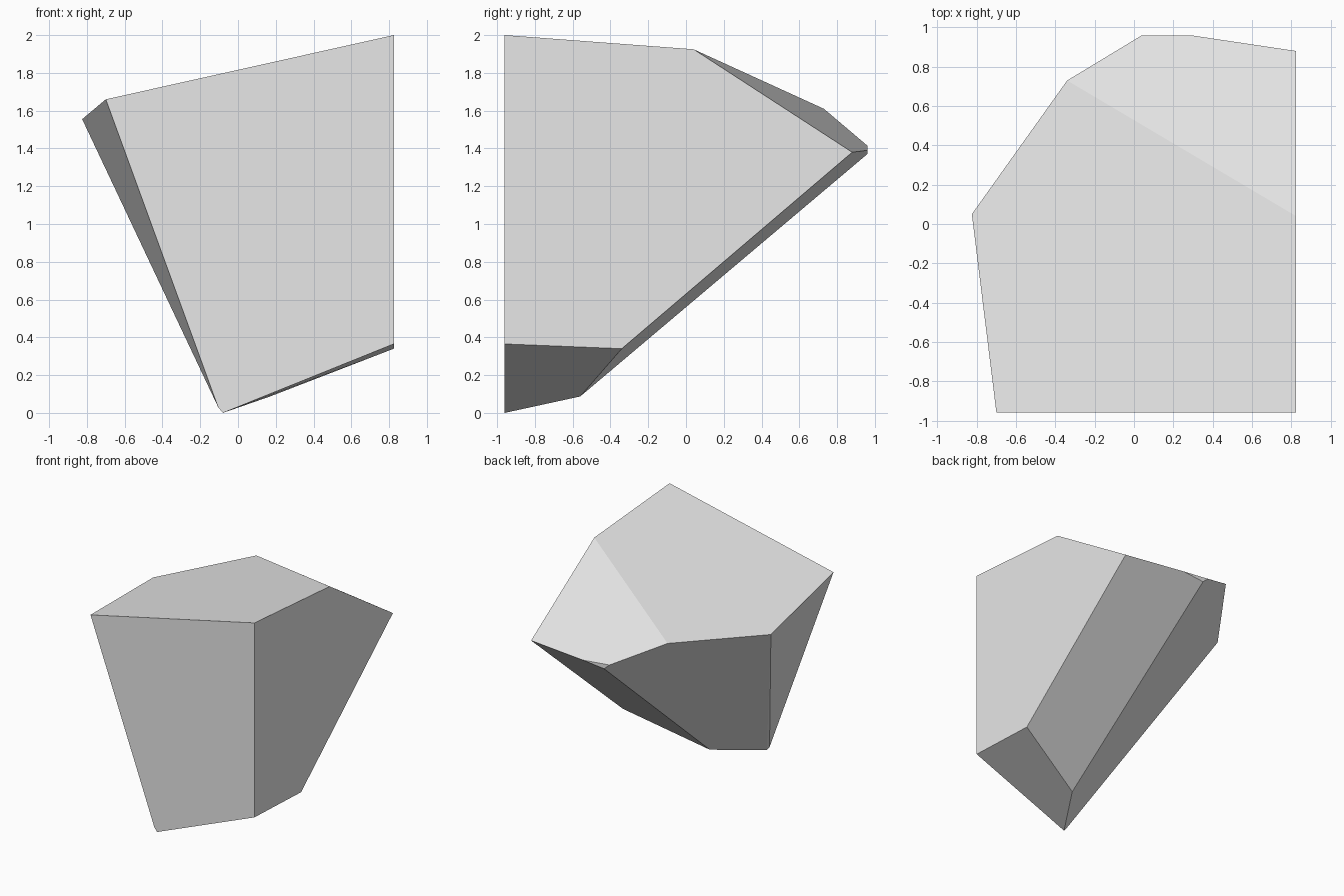
import bpy
import bmesh
import math

# Remove the default cube if present
default_cube = bpy.data.objects.get("Cube")
if default_cube:
    bpy.data.objects.remove(default_cube, do_unlink=True)


def make_material(name, colour):
    material = bpy.data.materials.new(name)
    material.use_nodes = True
    material.diffuse_color = colour
    shader = next(n for n in material.node_tree.nodes if n.type == "BSDF_PRINCIPLED")
    shader.inputs["Base Color"].default_value = colour
    return material


def make_faceted_solid(name, corners, material):
    """Wrap the corners in a convex skin and merge coplanar triangles into flat facets."""
    bm = bmesh.new()
    for corner in corners:
        bm.verts.new(corner)
    bmesh.ops.convex_hull(bm, input=bm.verts[:])
    bmesh.ops.dissolve_limit(bm, angle_limit=math.radians(3),
                             verts=bm.verts[:], edges=bm.edges[:])
    bmesh.ops.recalc_face_normals(bm, faces=bm.faces[:])
    mesh = bpy.data.meshes.new(name)
    bm.to_mesh(mesh)
    bm.free()
    mesh.materials.append(material)
    solid = bpy.data.objects.new(name, mesh)
    bpy.context.collection.objects.link(solid)
    return solid


# The two flat sides that meet at a square vertical edge
FRONT = -0.96
SIDE = 0.825
BACK = 0.96

# Flat front outline
front_corners = [(x, FRONT, z) for x, z in (
    (-0.70, 1.66), (SIDE, 2.0), (SIDE, 0.365), (-0.08, 0), (-0.105, 0.03))]

# Remaining corners of the flat side
side_corners = [(SIDE, y, z) for y, z in (
    (0.04, 1.925), (0.88, 1.38), (-0.34, 0.34))]

# Small triangular facet at the back
back_corners = [(x, BACK, z) for x, z in (
    (0.29, 1.39), (0.04, 1.415), (0.09, 1.37))]

# Chipped corners of the top rim and the underside
chipped_corners = [(-0.825, 0.05, 1.555), (-0.34, 0.73, 1.61), (0.17, -0.56, 0.087)]

stone_grey = make_material("stone_grey", (0.8, 0.8, 0.8, 1))
make_faceted_solid("rock_chunk",
                   front_corners + side_corners + back_corners + chipped_corners,
                   stone_grey)
